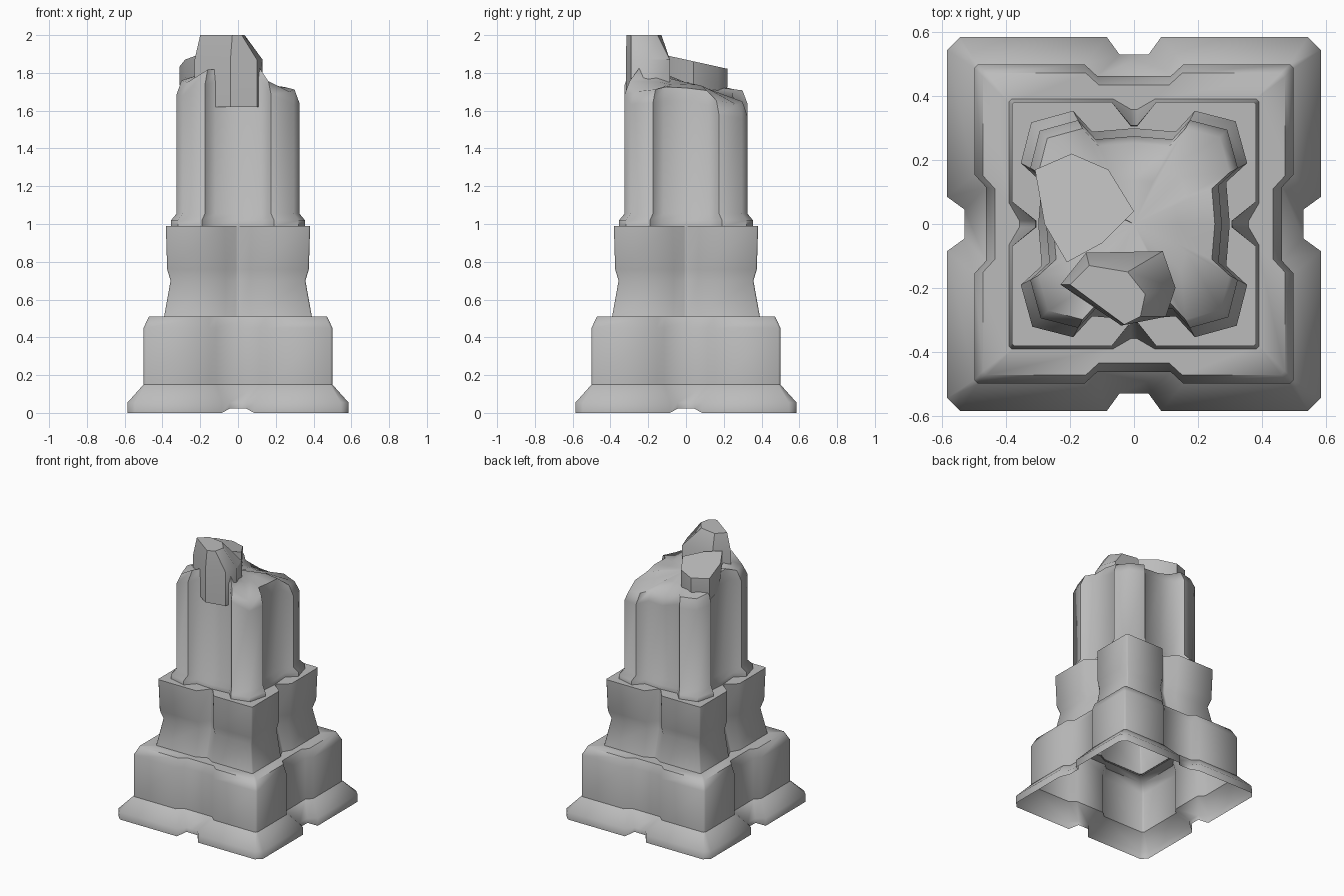
import bpy, bmesh, math
from mathutils import Vector

if "Cube" in bpy.data.objects:
    bpy.data.objects.remove(bpy.data.objects["Cube"])

stone = bpy.data.materials.new("grey_stone")
stone.use_nodes = True
GREY = (0.5, 0.5, 0.5, 1)
stone.diffuse_color = GREY
stone.node_tree.nodes["Principled BSDF"].inputs["Base Color"].default_value = GREY


def loft(name, rings, cap=False, floor=False, angle=60):
    """Skin a stack of equally long rings into one object."""
    bm = bmesh.new()
    loops = [[bm.verts.new(p) for p in ring] for ring in rings]
    for low, high in zip(loops, loops[1:]):
        n = len(low)
        for i in range(n):
            j = (i + 1) % n
            bm.faces.new((low[i], low[j], high[j], high[i]))
    if cap:
        last = loops[-1]
        hub = bm.verts.new(sum((v.co for v in last), Vector()) / len(last))
        for i in range(len(last)):
            bm.faces.new((last[i], last[(i + 1) % len(last)], hub))
    if floor:
        bm.faces.new(loops[0][::-1])
    mesh = bpy.data.meshes.new(name)
    bm.to_mesh(mesh)
    bm.free()
    mesh.materials.append(stone)
    obj = bpy.data.objects.new(name, mesh)
    bpy.context.collection.objects.link(obj)
    bpy.ops.object.select_all(action="DESELECT")
    obj.select_set(True)
    bpy.context.view_layer.objects.active = obj
    bpy.ops.object.shade_smooth_by_angle(angle=math.radians(angle))
    return obj


def four_sides(points):
    """Repeat one side's points around the four sides."""
    ring = []
    for x, y, z in points:
        ring.append((x, y, z))
    for _ in range(3):
        ring += [(-y, x, z) for x, y, z in ring[-len(points):]]
    return ring


def notched(z, half, chamfer, mouth, inner, depth, lift=0):
    """Square outline with chamfered corners and a notch in each side."""
    return four_sides([
        (half, -mouth, z), (half - depth, -inner, z + lift),
        (half - depth, inner, z + lift), (half, mouth, z),
        (half, half - chamfer, z), (half - chamfer, half, z)])


# Flared plinth and the block above it, both open underneath
loft("plinth", [
    notched(0, .585, .04, .085, .045, .055, .022),
    notched(.055, .585, .04, .085, .045, .055),
    notched(.15, .5, .012, .155, .115, .037)])
loft("lower_block", [
    notched(.15, .5, .012, .155, .115, .037),
    notched(.45, .5, .012, .155, .115, .037),
    notched(.51, .472, .012, .15, .11, .037),
    notched(.51, .385, .012, .065, .01, .03)])

# Waisted pedestal with V grooves
loft("pedestal", [
    notched(.505, .392, .008, .065, .01, .032),
    notched(.7, .357, .008, .065, .01, .05),
    notched(.76, .375, .008, .065, .01, .065),
    notched(.99, .382, .008, .07, .01, .075),
    notched(.99, .25, .008, .07, .01, 0)])

# Broken top: known heights blended by distance
BREAKS = [
    (.25, -.25, 1.70), (.29, 0, 1.72), (.27, .27, 1.63), (.05, .3, 1.66),
    (-.27, .27, 1.71), (-.27, 0, 1.78), (-.29, -.27, 1.75), (0, -.29, 1.86),
    (-.12, -.25, 1.82), (.1, -.27, 1.84), (.17, -.25, 1.73), (0, .04, 1.71),
    (.12, 0, 1.74)]


def break_height(x, y):
    weights = [1 / ((x - a) ** 2 + (y - b) ** 2 + .0004) ** 2 for a, b, _ in BREAKS]
    return sum(w * p[2] for w, p in zip(weights, BREAKS)) / sum(weights)


LOBE = [(.275, 0), (.265, .12), (.325, .175), (.292, .295), (.175, .325), (.12, .265)]


def column_ring(scale, z=None, drop=0):
    ring = four_sides([(x * scale, y * scale, 0) for x, y in LOBE])
    return [(x, y, break_height(x, y) - drop if z is None else z) for x, y, _ in ring]


# Four-lobed shaft with a flared foot
loft("broken_column", [
    column_ring(1.09, .985), column_ring(1.09, 1.02), column_ring(1, 1.055),
    column_ring(1, drop=.07), column_ring(.92), column_ring(.5)], cap=True)


def shard(name, *levels):
    loft(name, levels, cap=True, floor=True, angle=40)


# Tall splinter at the front
foot = [(-.23, -.19), (-.04, -.318), (.1, -.29), (.13, -.2), (.09, -.085), (-.15, -.09)]
tip = [(-.2, -.19), (-.03, -.315), (.02, -.29), (.035, -.22), (-.02, -.15), (-.14, -.13)]
shard("tall_splinter",
      [(x, y, 1.62) for x, y in foot],
      [(x, y, 1.87) for x, y in foot],
      [(x, y, 2.0) for x, y in tip])

# Tilted slab behind the splinter
slab = [(-.28, 0), (-.21, -.12), (-.1, -.06), (0, .04), (-.08, .17), (-.195, .22), (-.31, .17)]
shard("tilted_slab",
      [(x * .95, y * .95, 1.66) for x, y in slab],
      [(x, y, 1.78 - y * .2) for x, y in slab],
      [(x, y, 1.87 - y * .22) for x, y in slab])
